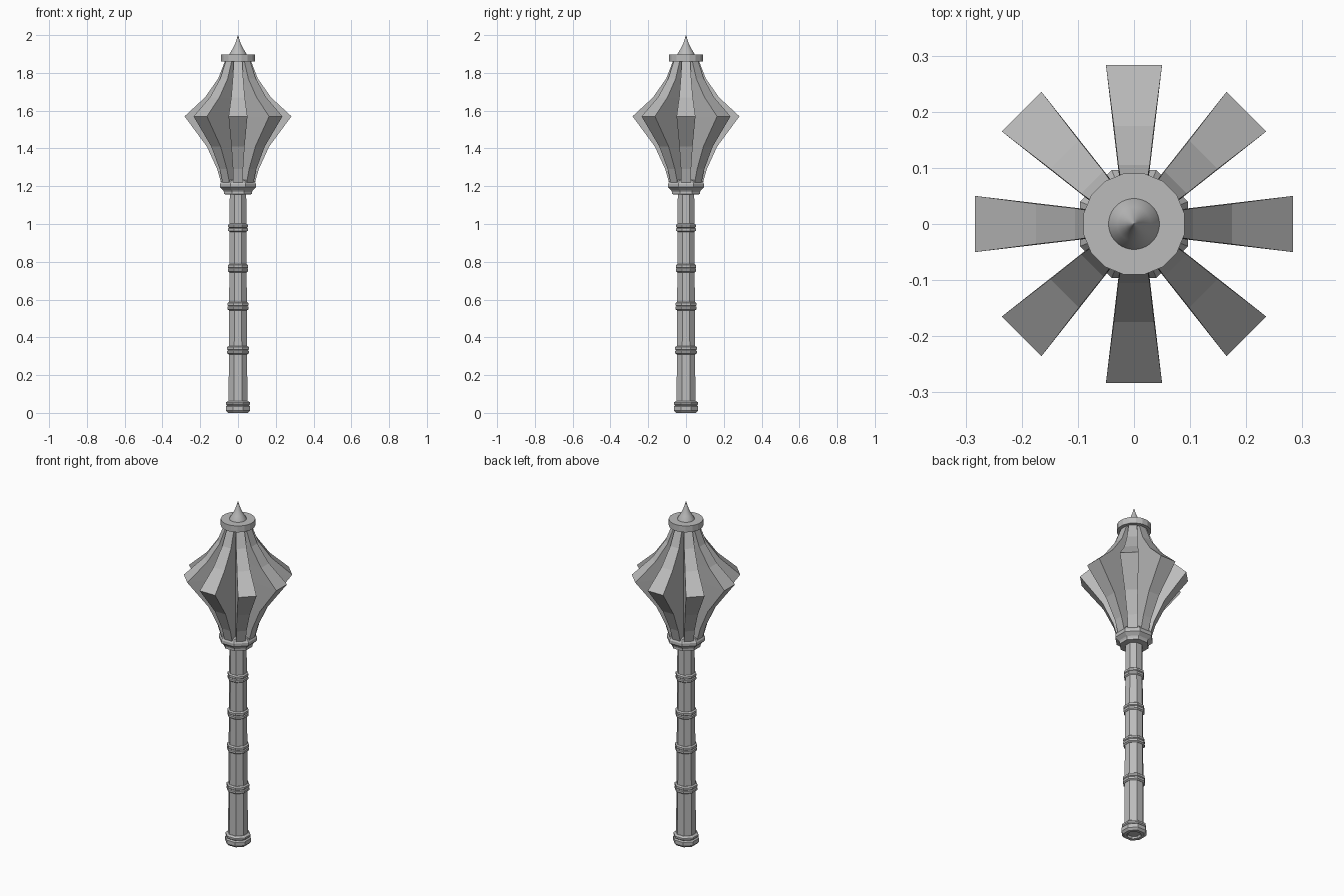
import bpy, bmesh, math
from mathutils import Matrix

if "Cube" in bpy.data.objects:
    bpy.data.objects.remove(bpy.data.objects["Cube"])

steel = bpy.data.materials.new("steel_grey")
steel.diffuse_color = (0.5, 0.5, 0.5, 1)
steel.use_nodes = True
steel.node_tree.nodes["Principled BSDF"].inputs["Base Color"].default_value = steel.diffuse_color


def finish(name, bm, smooth=False):
    bmesh.ops.recalc_face_normals(bm, faces=bm.faces)
    me = bpy.data.meshes.new(name)
    bm.to_mesh(me)
    bm.free()
    me.materials.append(steel)
    ob = bpy.data.objects.new(name, me)
    bpy.context.collection.objects.link(ob)
    if smooth:
        bpy.context.view_layer.objects.active = ob
        ob.select_set(True)
        bpy.ops.object.shade_smooth_by_angle(angle=math.radians(35))
        ob.select_set(False)
    return ob


def lathe(name, profile, sides, turn=0.5, smooth=False):
    """Spin (radius, z) points into a closed solid with the given side count."""
    bm = bmesh.new()
    rings = []
    for r, z in profile:
        rings.append([bm.verts.new((r * math.cos(2 * math.pi * (i + turn) / sides),
                                    r * math.sin(2 * math.pi * (i + turn) / sides), z))
                      for i in range(sides)])
    for a, b in zip(rings, rings[1:]):
        for i in range(sides):
            j = (i + 1) % sides
            bm.faces.new((a[i], a[j], b[j], b[i]))
    bm.faces.new(rings[0])
    bm.faces.new(rings[-1])
    return finish(name, bm, smooth)


# Octagonal handle, tapering slightly upwards
lathe("handle", [(0.054, 0.03), (0.047, 1.18)], 8)

# Pommel with a grooved upper rim and a recessed underside
lathe("pommel", [(0.035, 0.012), (0.04, 0.0), (0.058, 0.0), (0.07, 0.012),
                 (0.07, 0.034), (0.062, 0.04), (0.068, 0.046),
                 (0.068, 0.056), (0.056, 0.064)], 8)

# Double-ridged grip rings
for n, (z, r) in enumerate([(0.332, 0.062), (0.565, 0.06), (0.766, 0.058), (0.98, 0.056)]):
    lathe(f"grip_ring_{n + 1}",
          [(r - 0.008, z - 0.022), (r, z - 0.016), (r, z - 0.004), (r - 0.005, z),
           (r, z + 0.004), (r, z + 0.016), (r - 0.008, z + 0.022)], 8)

# Collar below the head
lathe("collar", [(0.05, 1.155), (0.08, 1.158), (0.08, 1.17), (0.084, 1.178),
                 (0.104, 1.195), (0.104, 1.212), (0.09, 1.232), (0.05, 1.236)], 8)

# Core of the head
lathe("head_core", [(0.055, 1.17), (0.055, 1.87)], 8)

# Eight flared flanges: (outer radius, half width, z)
edge = [(0.082, 0.025, 1.19), (0.11, 0.027, 1.29), (0.165, 0.035, 1.41),
        (0.283, 0.05, 1.57), (0.175, 0.036, 1.67), (0.105, 0.028, 1.77), (0.068, 0.022, 1.865)]
for k in range(8):
    bm = bmesh.new()
    rows = [[bm.verts.new(p) for p in ((0.03, -0.02, z), (r, -w, z), (r, w, z), (0.03, 0.02, z))]
            for r, w, z in edge]
    for a, b in zip(rows, rows[1:]):
        for i in range(4):
            j = (i + 1) % 4
            bm.faces.new((a[i], a[j], b[j], b[i]))
    bm.faces.new(rows[0])
    bm.faces.new(rows[-1])
    bmesh.ops.transform(bm, matrix=Matrix.Rotation(k * math.pi / 4, 4, 'Z'), verts=bm.verts)
    finish(f"flange_{k + 1}", bm)

# Cap disc and concave spike
lathe("cap_disc", [(0.092, 1.86), (0.092, 1.897)], 16)
lathe("spike", [(0.046, 1.895), (0.043, 1.905), (0.03, 1.925), (0.017, 1.95),
                (0.008, 1.975), (0.001, 2.0)], 32, smooth=True)
